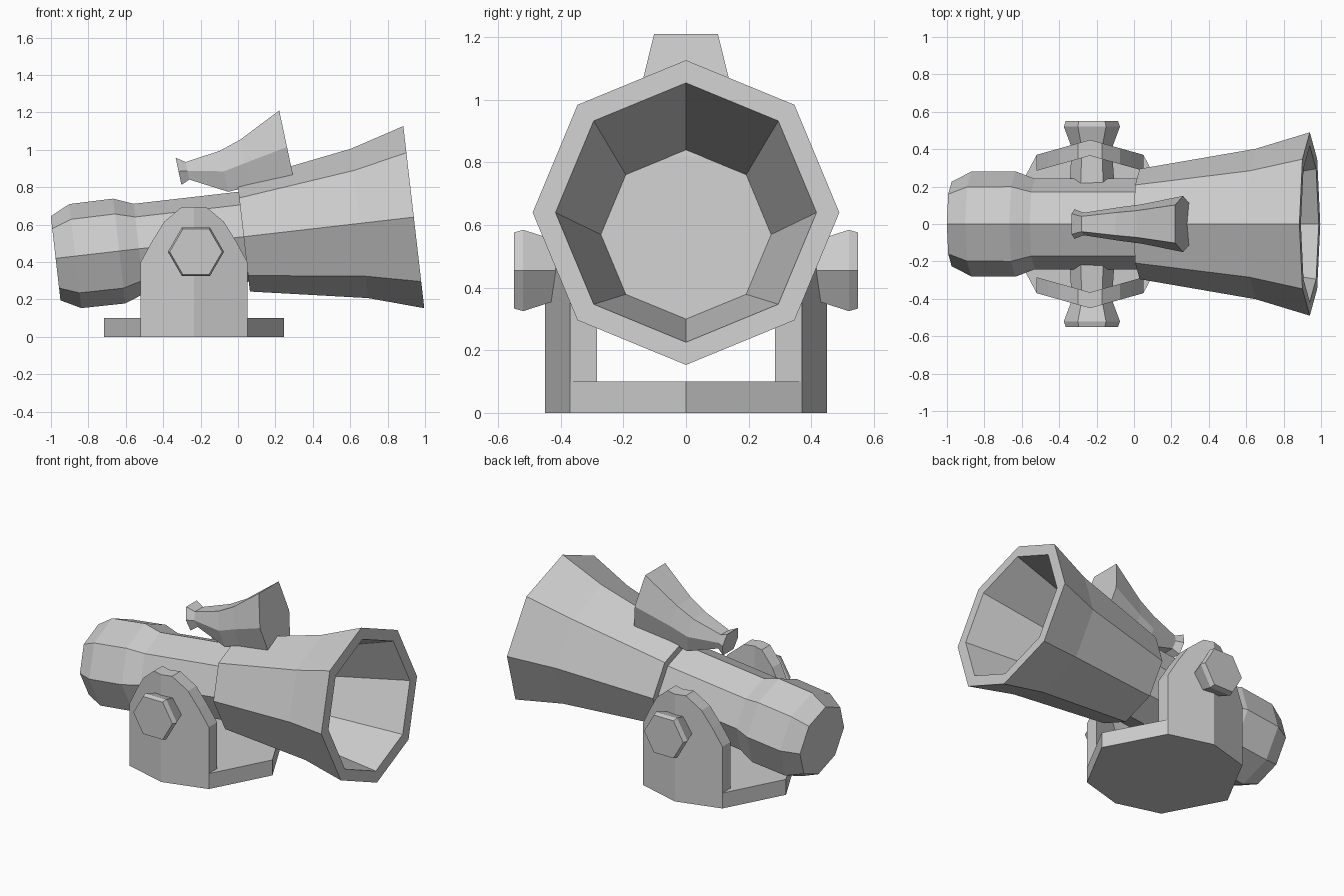
import bpy, bmesh
from math import sin, cos, pi, radians, atan

if "Cube" in bpy.data.objects:
    bpy.data.objects.remove(bpy.data.objects["Cube"])

CX = -0.235          # x centre of the stand


def loft(name, rings):
    """Skin a list of equal-sized point rings and cap both ends."""
    bm = bmesh.new()
    vs = [[bm.verts.new(p) for p in ring] for ring in rings]
    n = len(vs[0])
    for a, b in zip(vs, vs[1:]):
        for i in range(n):
            j = (i + 1) % n
            bm.faces.new((a[i], a[j], b[j], b[i]))
    bm.faces.new(vs[0][::-1])
    bm.faces.new(vs[-1])
    bmesh.ops.recalc_face_normals(bm, faces=bm.faces)
    me = bpy.data.meshes.new(name)
    bm.to_mesh(me)
    bm.free()
    ob = bpy.data.objects.new(name, me)
    bpy.context.collection.objects.link(ob)
    return ob


# Octagonal barrel with flared hollow mouth, tilted upward: (centre x, radius)
slope = 0.115
t = atan(slope)
profile = [(-0.975, 0.226), (-0.87, 0.28), (-0.635, 0.282), (-0.53, 0.242),
           (0.03, 0.242), (0.03, 0.295), (0.65, 0.402), (0.94, 0.49),
           (0.94, 0.417), (0.33, 0.272)]
rings = []
for x, r in profile:
    ring = []
    for k in range(8):
        a = k * pi / 4
        h = r * cos(a)
        ring.append((x - h * sin(t), r * sin(a), 0.532 + slope * x + h * cos(t)))
    rings.append(ring)
loft("barrel", rings)

# Six-sided horn on top: (centre x, centre z, half height, half width)
tilt = radians(12)
horn = [(-0.318, 0.885, 0.074, 0.08), (-0.27, 0.888, 0.048, 0.06),
        (-0.075, 0.885, 0.112, 0.09), (0.04, 0.93, 0.128, 0.105),
        (0.262, 1.015, 0.2, 0.15)]
hexagon = [(1, 0), (0.68, 1), (-0.68, 1), (-1, 0), (-0.68, -1), (0.68, -1)]
loft("top_horn", [[(x - v * h * sin(tilt), u * w, z + v * h * cos(tilt))
                   for u, v in hexagon] for x, z, h, w in horn])

# Eight-sided base plate
outline = [(0.482, 0), (0.285, 0.37), (0, 0.45), (-0.285, 0.37),
           (-0.482, 0), (-0.285, -0.37), (0, -0.45), (0.285, -0.37)]
loft("base_plate", [[(CX + x, y, z) for x, y in outline] for z in (0, 0.1)])

# Bent side posts with rounded tops, and pivot knobs, on both sides
columns = [(-0.285, 0.40), (-0.225, 0.51), (-0.16, 0.615), (-0.065, 0.695), (0, 0.695),
           (0.065, 0.695), (0.16, 0.615), (0.225, 0.51), (0.285, 0.40)]
knob = [(0.22, 0.12), (0.36, 0.11), (0.40, 0.105), (0.52, 0.15), (0.55, 0.14)]
for side, s in (("front", -1), ("back", 1)):
    rings = []
    for x, top in columns:
        yo = 0.45 - abs(x) * 0.08 / 0.285
        yi = yo - 0.085
        rings.append([(CX + x, s * y, z)
                      for y, z in ((yo, 0), (yo, top), (yi, top), (yi, 0))])
    loft(side + "_post", rings)
    loft(side + "_pivot_knob",
         [[(-0.225 + r * cos(k * pi / 3), s * y, 0.455 + r * sin(k * pi / 3))
           for k in range(6)] for y, r in knob])
